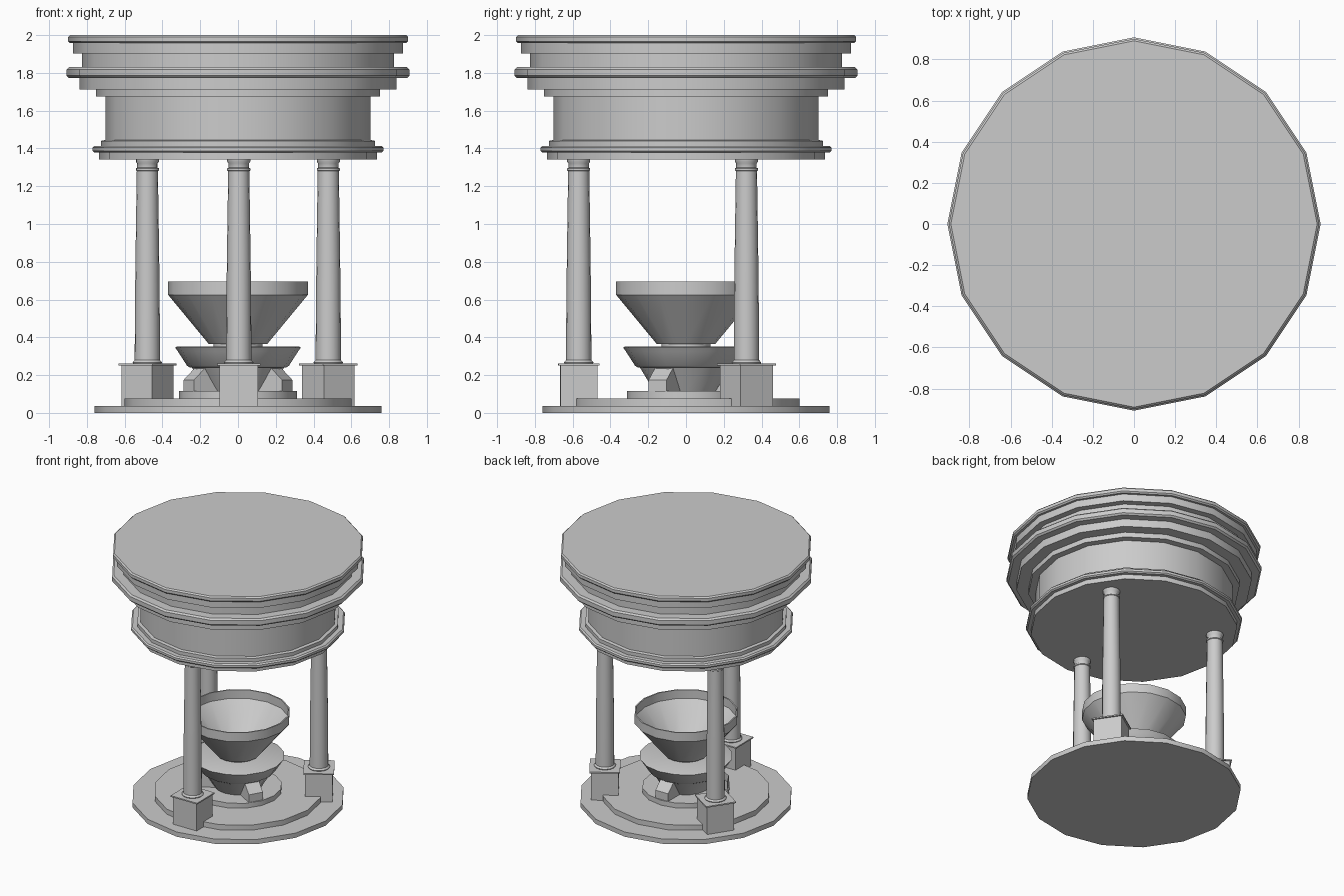
import bpy, bmesh, math
from mathutils import Matrix, Vector

if "Cube" in bpy.data.objects:
    bpy.data.objects.remove(bpy.data.objects["Cube"])


def finish(name, bm, smooth=True):
    bmesh.ops.recalc_face_normals(bm, faces=bm.faces)
    me = bpy.data.meshes.new(name)
    bm.to_mesh(me)
    bm.free()
    ob = bpy.data.objects.new(name, me)
    bpy.context.collection.objects.link(ob)
    if smooth:
        bpy.context.view_layer.objects.active = ob
        ob.select_set(True)
        bpy.ops.object.shade_smooth_by_angle(angle=math.radians(35))
        ob.select_set(False)
    return ob


def lathe(name, profile, sides=16, centre=(0, 0), phase=0.0):
    """Revolve (radius, z) points and cap both ends."""
    bm = bmesh.new()
    rings = []
    for r, z in profile:
        angs = [phase + 2 * math.pi * i / sides for i in range(sides)]
        rings.append([bm.verts.new((centre[0] + r * math.cos(a),
                                    centre[1] + r * math.sin(a), z)) for a in angs])
    for lo, hi in zip(rings, rings[1:]):
        for i in range(sides):
            j = (i + 1) % sides
            bm.faces.new((lo[i], lo[j], hi[j], hi[i]))
    bm.faces.new(rings[0][::-1])
    bm.faces.new(rings[-1])
    return finish(name, bm)


def box(name, size, loc, angle):
    bm = bmesh.new()
    bmesh.ops.create_cube(bm, size=1, matrix=Matrix.Translation(loc)
                          @ Matrix.Rotation(angle, 4, 'Z') @ Matrix.Diagonal((*size, 1)))
    return finish(name, bm, False)


# stepped floor
lathe("base_floor", [(.76, 0), (.76, .037)])
lathe("base_step", [(.6, .03), (.6, .077)])
lathe("hearth_step", [(.313, .07), (.313, .115)])

# bowl stand: tapered core and flared dish
lathe("stand_core", [(.165, .11), (.25, .25)])
lathe("stand_dish", [(.255, .24), (.27, .25), (.318, .325), (.333, .347), (.32, .352)])

# open bowl with thin wall
lathe("bowl", [(.13, .345), (.13, .365), (.155, .365), (.37, .625), (.37, .695),
               (.36, .695), (.36, .628), (.145, .385)])

# three sloped feet around the stand
side = [(.12, .11), (.3, .11), (.3, .175), (.225, .245), (.12, .245)]
for k, deg in enumerate((-30, 90, 210)):
    bm = bmesh.new()
    rot = Matrix.Rotation(math.radians(deg), 3, 'Z')
    a, b = [[bm.verts.new(rot @ Vector((r, s * .055, z))) for r, z in side] for s in (-1, 1)]
    bm.faces.new(a)
    bm.faces.new(b[::-1])
    for i in range(5):
        j = (i + 1) % 5
        bm.faces.new((a[i], b[i], b[j], a[j]))
    finish(f"stand_foot_{k}", bm, False)

# three columns on square pedestals
for k, (x, y) in enumerate(((.004, -.568), (.478, .32), (-.48, .32))):
    ang = math.atan2(y, x)
    box(f"pedestal_{k}", (.195, .205, .22), (x, y, .145), ang)
    box(f"pedestal_cap_{k}", (.218, .228, .01), (x, y, .257), ang)
    lathe(f"column_{k}", [(.075, .26), (.078, .268), (.067, .28), (.066, .5), (.063, .8),
                          (.056, 1.28), (.061, 1.284), (.061, 1.295), (.054, 1.298),
                          (.054, 1.32), (.061, 1.33), (.061, 1.345)], 16, (x, y))

# moulded round top
lathe("entablature", [
    (.735, 1.342), (.735, 1.378), (.76, 1.378), (.77, 1.387), (.77, 1.404), (.76, 1.413),
    (.725, 1.413), (.725, 1.44), (.702, 1.445), (.702, 1.675),
    (.753, 1.675), (.753, 1.713), (.838, 1.713), (.838, 1.773),
    (.895, 1.773), (.907, 1.785), (.907, 1.818), (.895, 1.83),
    (.825, 1.83), (.825, 1.902), (.873, 1.902), (.873, 1.957),
    (.89, 1.957), (.9, 1.967), (.9, 1.99), (.89, 2.0)])
